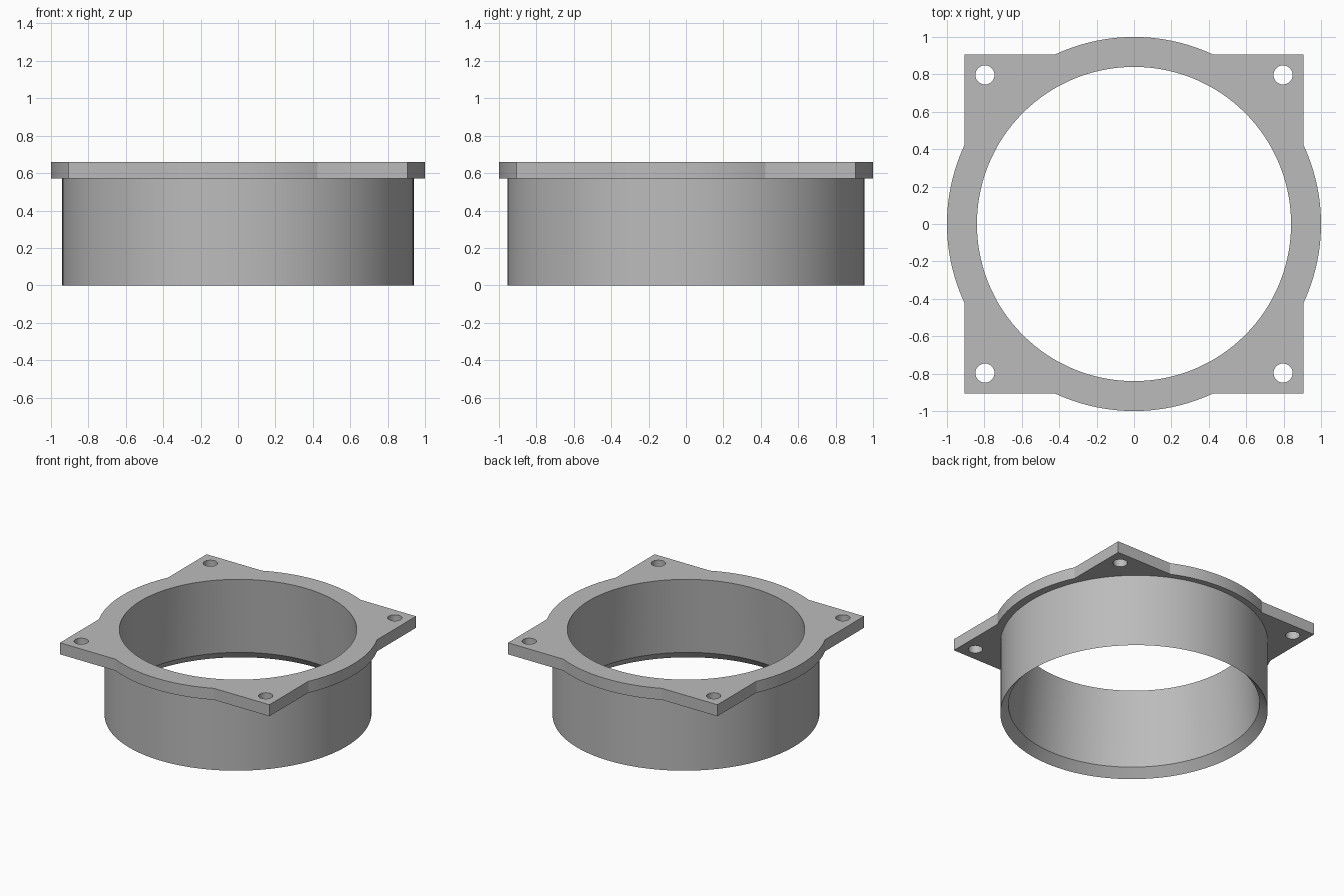
import bpy, bmesh, math

if "Cube" in bpy.data.objects:
    bpy.data.objects.remove(bpy.data.objects["Cube"], do_unlink=True)

HALF = 0.905               # half side of the square plate
Z_UNDER, Z_TOP = 0.57, 0.66
HOLE_POS, HOLE_R = 0.797, 0.051

grey = bpy.data.materials.new("plain grey")
grey.use_nodes = True
grey.diffuse_color = (0.5, 0.5, 0.5, 1)
grey.node_tree.nodes["Principled BSDF"].inputs["Base Color"].default_value = (0.5, 0.5, 0.5, 1)

# Angles: even steps plus the notches where the disc meets the square
notch = math.acos(HALF)
quarter = [i * math.pi / 64 for i in range(32)] + [notch, math.pi / 2 - notch]
angles = sorted(a + q * math.pi / 2 for a in quarter for q in range(4))


def oval(rx, ry, z):
    return [(rx * math.cos(a), ry * math.sin(a), z) for a in angles]


def plate_outline(z):
    """Square with a unit disc bulging through its sides."""
    pts = []
    for a in angles:
        r = max(1.0, HALF / max(abs(math.cos(a)), abs(math.sin(a))))
        pts.append((r * math.cos(a), r * math.sin(a), z))
    return pts


# Closed loft: plate, outer sleeve, bottom chamfer, tapered bore
sections = [
    oval(0.84, 0.84, Z_TOP),
    plate_outline(Z_TOP),
    plate_outline(Z_UNDER),
    oval(0.94, 0.955, Z_UNDER),
    oval(0.94, 0.955, 0),
    oval(0.883, 0.897, 0.065),
]
bm = bmesh.new()
rings = [[bm.verts.new(p) for p in s] for s in sections]
n = len(angles)
for a, b in zip(rings, rings[1:] + rings[:1]):
    for i in range(n):
        j = (i + 1) % n
        bm.faces.new((a[i], b[i], b[j], a[j]))
bmesh.ops.recalc_face_normals(bm, faces=bm.faces)
mesh = bpy.data.meshes.new("flanged_sleeve")
bm.to_mesh(mesh)
bm.free()
sleeve = bpy.data.objects.new("flanged_sleeve", mesh)
bpy.context.collection.objects.link(sleeve)
mesh.materials.append(grey)

# Four screw holes in the corners
for sx in (-1, 1):
    for sy in (-1, 1):
        bpy.ops.mesh.primitive_cylinder_add(
            vertices=32, radius=HOLE_R, depth=0.3,
            location=(sx * HOLE_POS, sy * HOLE_POS, (Z_UNDER + Z_TOP) / 2))
        cutter = bpy.context.object
        cutter.name = "screw_hole_cutter"
        cutter.hide_render = True
        cutter.data.materials.append(grey)
        bpy.context.view_layer.objects.active = sleeve
        cut = sleeve.modifiers.new("screw_hole", "BOOLEAN")
        cut.operation = "DIFFERENCE"
        cut.solver = "EXACT"
        cut.object = cutter
        bpy.ops.object.modifier_apply(modifier=cut.name)
        bpy.data.objects.remove(cutter, do_unlink=True)

# Smooth round walls, sharp rims
bpy.ops.object.select_all(action="DESELECT")
sleeve.select_set(True)
bpy.context.view_layer.objects.active = sleeve
bpy.ops.object.shade_smooth_by_angle(angle=math.radians(20))
